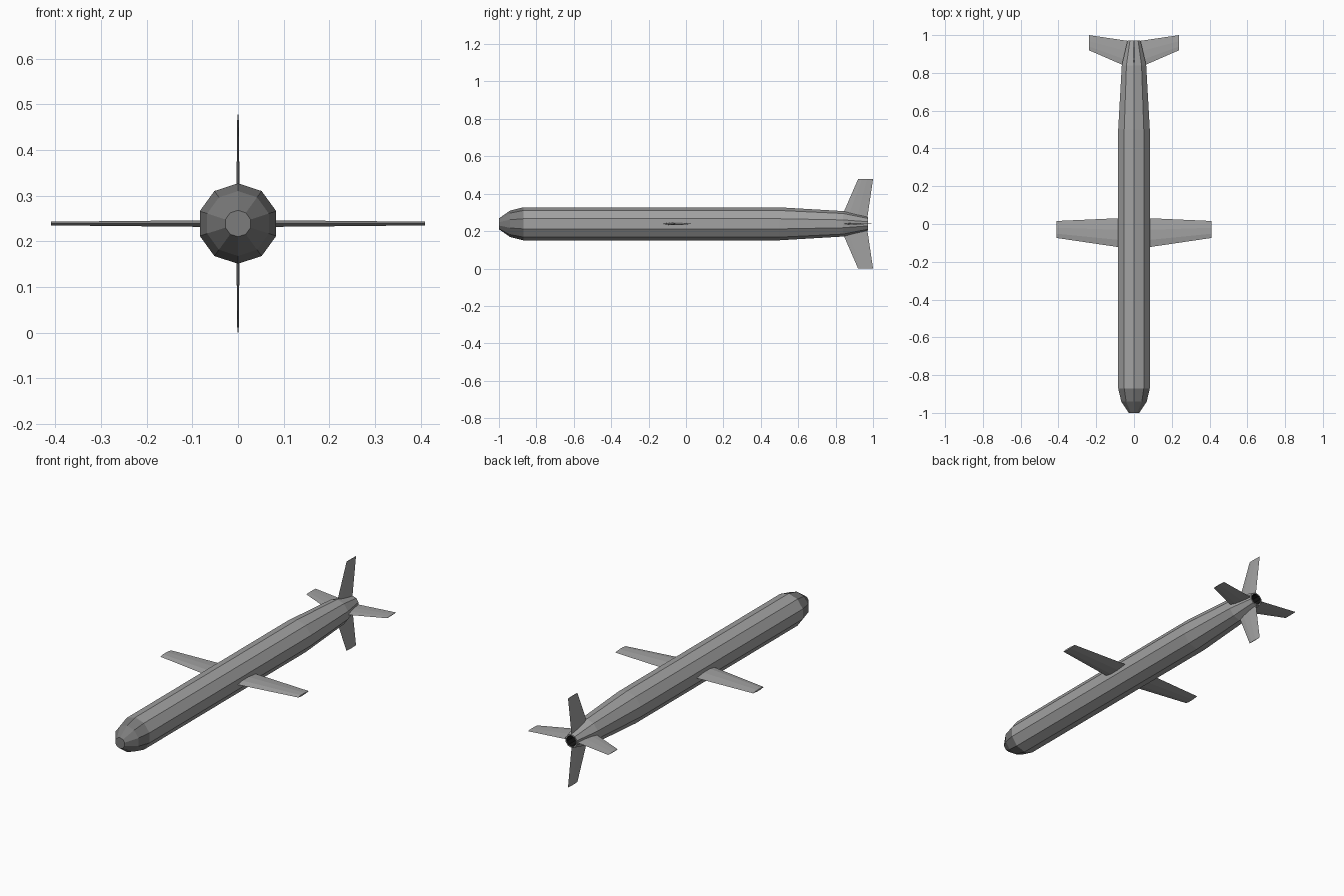
import bpy, bmesh, math
from mathutils import Matrix, Vector

if "Cube" in bpy.data.objects:
    bpy.data.objects.remove(bpy.data.objects["Cube"])

CZ = 0.239      # height of the body axis
SIDES = 10


def material(name, v):
    m = bpy.data.materials.new(name)
    m.diffuse_color = (v, v, v, 1)
    m.use_nodes = True
    m.node_tree.nodes["Principled BSDF"].inputs["Base Color"].default_value = m.diffuse_color
    return m


GREY = material("body_grey", 0.36)
DARK = material("nose_grey", 0.20)
BLACK = material("nozzle_black", 0.008)


def finish(name, bm, mat, recalc=True):
    if recalc:
        bmesh.ops.recalc_face_normals(bm, faces=bm.faces[:])
    me = bpy.data.meshes.new(name)
    bm.to_mesh(me)
    bm.free()
    me.materials.append(mat)
    ob = bpy.data.objects.new(name, me)
    bpy.context.collection.objects.link(ob)
    return ob


def lathe(name, profile, mat, cap_first=False, cap_last=False):
    """Faceted tube along y from (y, radius) pairs, wound to face outwards."""
    bm = bmesh.new()
    rings = []
    for y, r in profile:
        angles = [math.pi / 2 + 2 * math.pi * i / SIDES for i in range(SIDES)]
        rings.append([bm.verts.new((r * math.cos(a), y, CZ + r * math.sin(a))) for a in angles])
    for a, b in zip(rings, rings[1:]):
        for i in range(SIDES):
            j = (i + 1) % SIDES
            bm.faces.new((a[i], b[i], b[j], a[j]))
    if cap_first:
        bm.faces.new(rings[0])
    if cap_last:
        bm.faces.new(rings[-1][::-1])
    bm.normal_update()
    # outward check on the first side face
    f = bm.faces[:][0]
    c = f.calc_center_median() - Vector((0, f.calc_center_median().y, CZ))
    if f.normal.dot(c) < 0:
        bmesh.ops.reverse_faces(bm, faces=bm.faces[:])
    return finish(name, bm, mat, recalc=False)


def blade(name, stations, angle, mat):
    """Tapered fin; stations are (radius, front y, back y, half thickness)."""
    bm = bmesh.new()
    loops = []
    for r, y0, y1, t in stations:
        d = y1 - y0
        pts = [(y0, 0), (y0 + .25 * d, t), (y0 + .6 * d, t),
               (y1, 0), (y0 + .6 * d, -t), (y0 + .25 * d, -t)]
        loops.append([bm.verts.new((r, y, z)) for y, z in pts])
    a, b = loops
    for i in range(6):
        j = (i + 1) % 6
        bm.faces.new((a[i], a[j], b[j], b[i]))
    bm.faces.new(a)
    bm.faces.new(b)
    bm.transform(Matrix.Translation((0, 0, CZ)) @ Matrix.Rotation(angle, 4, 'Y'))
    return finish(name, bm, mat)


# Fuselage with tapered tail, rear rim and recessed exhaust
lathe("nose_cap", [(-1, .029), (-.94, .071), (-.87, .088)], DARK, cap_first=True)
lathe("fuselage", [(-.87, .088), (.5, .088), (.84, .068), (.972, .036), (.972, .029)], GREY)
# The exhaust lining runs inward, then closes at its inner end
nozzle = lathe("exhaust_nozzle", [(.972, .029), (.90, .029)], BLACK, cap_last=True)
nozzle.data.flip_normals()

# Wings
for side, ang in (("right", 0), ("left", math.pi)):
    blade(side + "_wing", [(.05, -.127, .032, .0075), (.409, -.074, .016, .004)], ang, GREY)

# Cross-shaped tail fins
for k, side in enumerate(("right", "lower", "left", "upper")):
    blade(side + "_tail_fin", [(.03, .829, .969, .004), (.239, .92, 1.0, .0015)],
          k * math.pi / 2, GREY)
